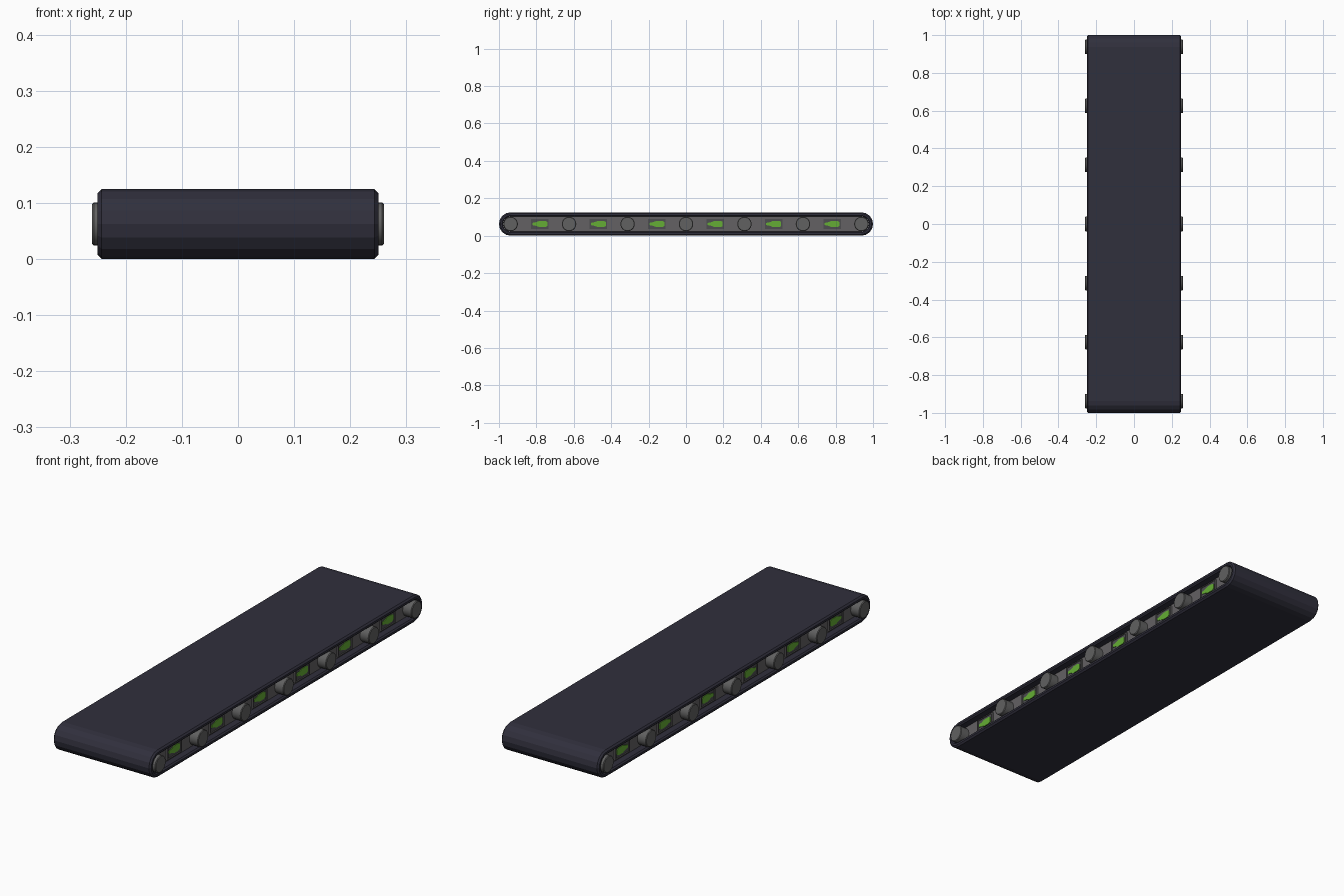
import bpy, bmesh, math
from mathutils import Matrix

if "Cube" in bpy.data.objects:
    bpy.data.objects.remove(bpy.data.objects["Cube"])

R, YC = 0.0625, 0.9375      # outer belt radius and end pulley position
N = 8                       # flat facets on each rounded end


def material(name, rgb):
    m = bpy.data.materials.new(name)
    m.diffuse_color = (*rgb, 1)
    m.use_nodes = True
    m.node_tree.nodes["Principled BSDF"].inputs["Base Color"].default_value = m.diffuse_color
    return m


BELT = material("dark belt rubber", (0.03, 0.029, 0.046))
FRAME = material("frame grey", (0.125, 0.12, 0.125))
ROLLER = material("roller steel", (0.12, 0.12, 0.12))
PANEL = material("indicator housing", (0.075, 0.075, 0.08))
GREEN = material("indicator green", (0.13, 0.42, 0.035))


def finish(bm, name, mat):
    bmesh.ops.recalc_face_normals(bm, faces=bm.faces)
    me = bpy.data.meshes.new(name)
    bm.to_mesh(me)
    bm.free()
    me.materials.append(mat)
    ob = bpy.data.objects.new(name, me)
    bpy.context.collection.objects.link(ob)
    return ob


def stadium(r):
    """Rounded-end outline in the y-z plane."""
    pts = []
    for side in (1, -1):
        for i in range(N + 1):
            a = side * math.pi / 2 - math.pi * i / N
            pts.append((side * YC + r * math.cos(a), R + r * math.sin(a)))
    return pts


def prism(bm, outline, x0, x1):
    """Extrude a y-z outline from x0 to x1."""
    a = [bm.verts.new((x0, y, z)) for y, z in outline]
    b = [bm.verts.new((x1, y, z)) for y, z in outline]
    bm.faces.new(a)
    bm.faces.new(b)
    n = len(a)
    for i in range(n):
        j = (i + 1) % n
        bm.faces.new((a[i], a[j], b[j], b[i]))


def rect(y, w, h):
    return [(y - w, R - h), (y + w, R - h), (y + w, R + h), (y - w, R + h)]


# Belt: chamfered band section swept around the stadium path
bm = bmesh.new()
section = [(-0.25, 0.055), (-0.243, R), (0.243, R), (0.25, 0.055),
           (0.25, 0.046), (0.244, 0.040), (-0.244, 0.040), (-0.25, 0.046)]
loops = [[bm.verts.new((x, y, z)) for y, z in stadium(r)] for x, r in section]
for k, la in enumerate(loops):
    lb = loops[(k + 1) % len(loops)]
    for i in range(len(la)):
        j = (i + 1) % len(la)
        bm.faces.new((la[i], la[j], lb[j], lb[i]))
finish(bm, "belt", BELT)

# Recessed frame filling the inside of the belt
bm = bmesh.new()
prism(bm, stadium(0.0395), -0.215, 0.215)
finish(bm, "inner_frame", FRAME)

# Rollers with chamfered ends
for i in range(7):
    bm = bmesh.new()
    bmesh.ops.create_cone(bm, cap_ends=True, segments=24, radius1=0.0385,
                          radius2=0.0385, depth=0.52,
                          matrix=Matrix.Translation((0, -YC + i * 0.3125, R))
                          @ Matrix.Rotation(math.pi / 2, 4, 'Y'))
    rims = [e for e in bm.edges if abs(e.verts[0].co.x - e.verts[1].co.x) < 1e-5]
    bmesh.ops.bevel(bm, geom=rims, offset=0.003, segments=1, affect='EDGES')
    ob = finish(bm, f"roller_{i + 1}", ROLLER)
    bpy.context.view_layer.objects.active = ob
    ob.select_set(True)
    bpy.ops.object.shade_smooth_by_angle(angle=math.radians(30))
    ob.select_set(False)

# Indicator windows between the rollers on both sides
for s, side in ((1, "right"), (-1, "left")):
    for i in range(6):
        y = -0.78125 + i * 0.3125
        bm = bmesh.new()
        prism(bm, rect(y, 0.052, 0.032), s * 0.21, s * 0.219)
        finish(bm, f"indicator_housing_{side}_{i + 1}", PANEL)
        # raised rim around the window
        bm = bmesh.new()
        for q in (-1, 1):
            prism(bm, rect(y + q * 0.050, 0.003, 0.032), s * 0.21, s * 0.223)
            z = R + q * 0.030
            prism(bm, [(y - 0.047, z - 0.002), (y + 0.047, z - 0.002),
                       (y + 0.047, z + 0.002), (y - 0.047, z + 0.002)],
                  s * 0.21, s * 0.223)
        finish(bm, f"indicator_rim_{side}_{i + 1}", FRAME)
        # green marker, narrow towards the front
        half = [(-0.040, 0.006), (-0.020, 0.010), (-0.002, 0.017),
                (0.028, 0.017), (0.040, 0.011)]
        outline = [(y + a, R + h) for a, h in half]
        outline += [(y + a, R - h) for a, h in reversed(half)]
        bm = bmesh.new()
        prism(bm, outline, s * 0.217, s * 0.222)
        finish(bm, f"indicator_marker_{side}_{i + 1}", GREEN)
